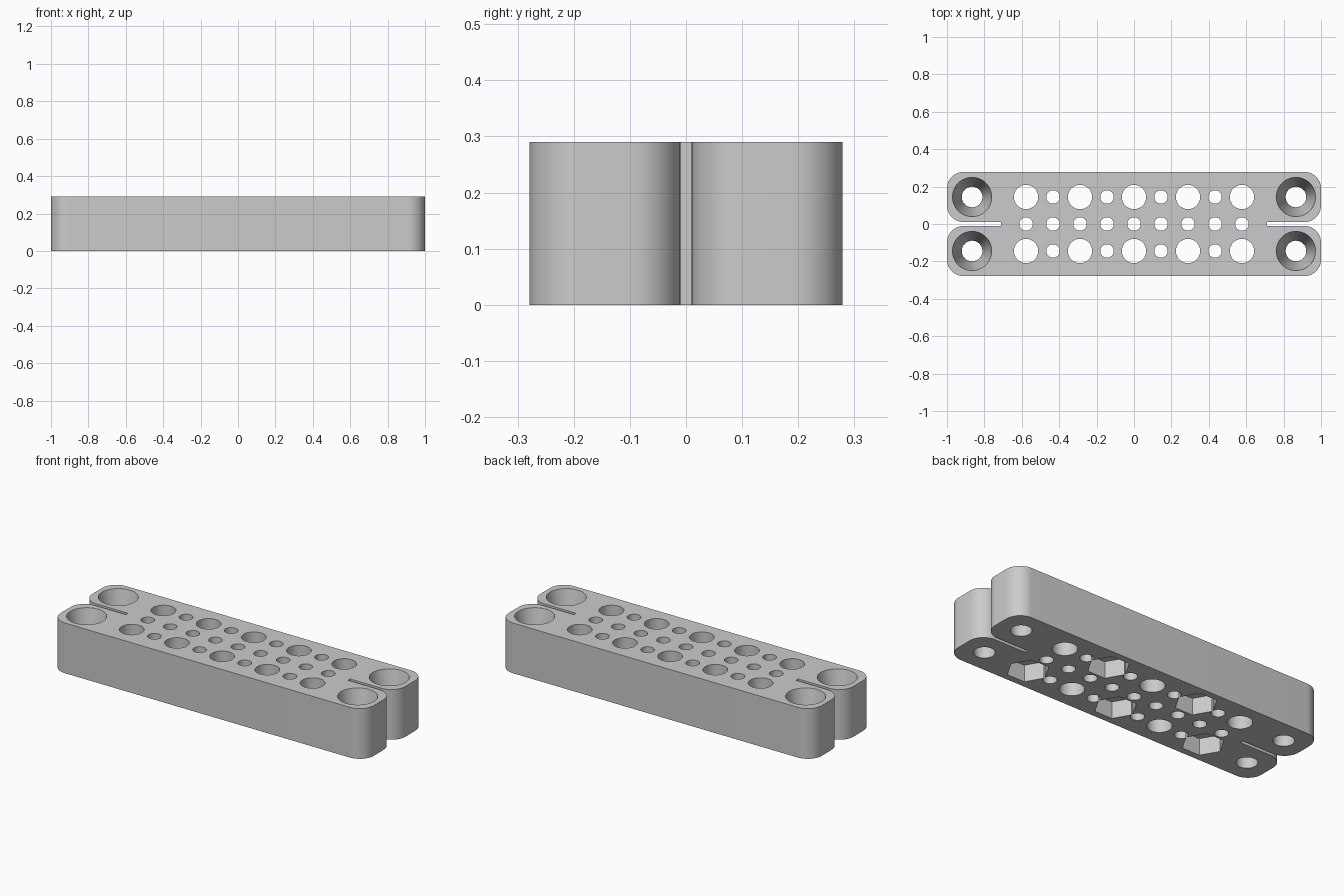
import bpy, bmesh
from math import sin, cos, pi, radians
from mathutils import Matrix

if "Cube" in bpy.data.objects:
    bpy.data.objects.remove(bpy.data.objects["Cube"], do_unlink=True)

HEIGHT, HALF_WIDTH = 0.29, 0.279
SLOT, SLOT_END, CORNER = 0.01, 0.71, 0.09
PITCH, ROW = 0.1443, 0.1443

grey = bpy.data.materials.new("plain grey")
grey.use_nodes = True
grey.diffuse_color = (0.6, 0.6, 0.6, 1)
grey.node_tree.nodes["Principled BSDF"].inputs["Base Color"].default_value = (0.6, 0.6, 0.6, 1)


def make_object(name, bm):
    bmesh.ops.recalc_face_normals(bm, faces=bm.faces)
    mesh = bpy.data.meshes.new(name)
    bm.to_mesh(mesh)
    bm.free()
    mesh.materials.append(grey)
    obj = bpy.data.objects.new(name, mesh)
    bpy.context.collection.objects.link(obj)
    return obj


def arc(cx, cy, start, steps=12):
    angles = [radians(start + 90 * i / steps) for i in range(steps + 1)]
    return [(cx + CORNER * cos(a), cy + CORNER * sin(a)) for a in angles]


def add_plug(bm, x, y, z0, z1, r0, r1=None, sides=48):
    """Closed cylinder or cone standing between two heights."""
    bmesh.ops.create_cone(
        bm, cap_ends=True, segments=sides, radius1=r0, radius2=r1 or r0, depth=z1 - z0,
        matrix=Matrix.Translation((x, y, (z0 + z1) / 2)))


def cut(body, bm, name):
    cutter = make_object(name, bm)
    cutter.hide_render = True
    mod = body.modifiers.new(name, "BOOLEAN")
    mod.operation, mod.solver, mod.object = "DIFFERENCE", "EXACT", cutter
    bpy.ops.object.modifier_apply(modifier=name)
    bpy.data.objects.remove(cutter, do_unlink=True)


# Body: one quarter outline, mirrored round, with a slot splitting each end
quarter = [(SLOT_END, SLOT)]
quarter += arc(1 - CORNER, SLOT + CORNER, -90)
quarter += arc(1 - CORNER, HALF_WIDTH - CORNER, 0)
outline = list(quarter)
outline += [(-x, y) for x, y in reversed(quarter)]
outline += [(-x, -y) for x, y in quarter]
outline += [(x, -y) for x, y in reversed(quarter)]
bm = bmesh.new()
base = bm.faces.new([bm.verts.new((x, y, 0)) for x, y in outline])
top = bmesh.ops.extrude_face_region(bm, geom=[base])["geom"]
bmesh.ops.translate(bm, vec=(0, 0, HEIGHT),
                    verts=[v for v in top if isinstance(v, bmesh.types.BMVert)])
body = make_object("mounting_block", bm)
bpy.context.view_layer.objects.active = body
body.select_set(True)

# Through holes: alternating large and small outside rows, small centre row
bm = bmesh.new()
for i in range(-4, 5):
    add_plug(bm, i * PITCH, 0, -0.1, HEIGHT + 0.1, 0.036)
    for side in (-1, 1):
        radius = 0.065 if i % 2 == 0 else 0.036
        add_plug(bm, i * PITCH, side * ROW, -0.1, HEIGHT + 0.1, radius)
# Straight lower part of the four end holes
for sx in (-1, 1):
    for sy in (-1, 1):
        add_plug(bm, sx * 6 * PITCH, sy * ROW, -0.1, HEIGHT + 0.1, 0.055)
cut(body, bm, "through_holes")

# Tapered end holes and hexagonal nut pockets in the underside
bm = bmesh.new()
z_low, lift = 0.05, 0.02
slope = (0.105 - 0.055) / (HEIGHT - z_low)
for sx in (-1, 1):
    for sy in (-1, 1):
        add_plug(bm, sx * 6 * PITCH, sy * ROW, z_low, HEIGHT + lift,
                 0.0552, 0.105 + slope * lift)
for i in (-4, -2, 0, 2, 4):
    side = -1 if i % 4 == 0 else 1
    pocket = bmesh.ops.create_cone(bm, cap_ends=True, segments=6, radius1=0.111,
                                   radius2=0.111, depth=0.196)["verts"]
    bmesh.ops.rotate(bm, verts=pocket, matrix=Matrix.Rotation(
        pi / 2 - abs(pocket[0].co.x and pi / 2), 3, "Z"))
    # Point a corner along the length whichever way the primitive starts
    if max(v.co.x for v in pocket) < 0.11:
        bmesh.ops.rotate(bm, verts=pocket, matrix=Matrix.Rotation(pi / 6, 3, "Z"))
    bmesh.ops.translate(bm, verts=pocket, vec=(i * PITCH, side * ROW, -0.002))
cut(body, bm, "tapers_and_pockets")

bpy.ops.object.shade_smooth_by_angle(angle=radians(30))
